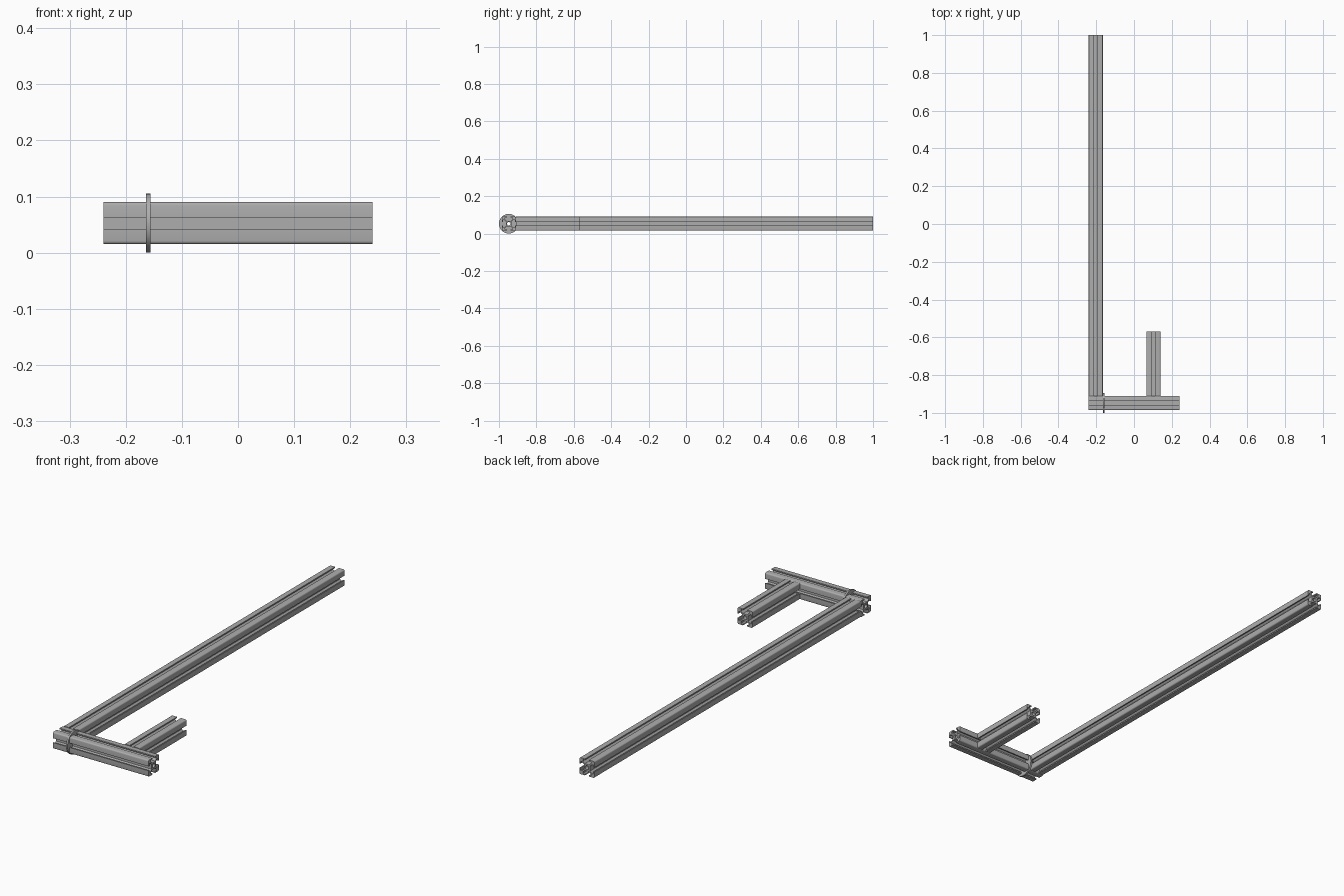
import bpy, bmesh
from math import sin, cos, pi
from mathutils import Matrix, Vector

cube = bpy.data.objects.get("Cube")
if cube:
    bpy.data.objects.remove(cube, do_unlink=True)

aluminium = bpy.data.materials.new("aluminium grey")
aluminium.use_nodes = True
GREY = (0.42, 0.42, 0.42, 1)
aluminium.diffuse_color = GREY
aluminium.node_tree.nodes["Principled BSDF"].inputs["Base Color"].default_value = GREY

HALF = 0.0375      # half the width of a bar
RADIUS = 0.006     # rounding of the bar corners
MID_Z = 0.0525
FRONT_Y = -0.9475


def circle(radius, sides):
    return [(radius * cos(2 * pi * i / sides), radius * sin(2 * pi * i / sides))
            for i in range(sides)]


def slot_outline():
    """T-slot section: one slotted side and one round corner, turned four times."""
    lip, mouth, wide = HALF - 0.0055, 0.01, 0.0205
    half_slot = [(HALF, mouth), (lip, mouth), (lip, wide), (0.025, wide), (0.0155, 0.011)]
    side = [(a, -b) for a, b in half_slot] + half_slot[::-1]
    c = HALF - RADIUS
    side += [(c + RADIUS * cos(i * pi / 8), c + RADIUS * sin(i * pi / 8)) for i in range(5)]
    points = []
    for quarter in range(4):
        for a, b in side:
            for _ in range(quarter):
                a, b = -b, a
            points.append((a, b))
    return points


def extrude(name, loops, axis, start, end, centre):
    """Fill the section loops and extrude them along the x or y axis."""
    bm = bmesh.new()
    edges = []
    for loop in loops:
        verts = [bm.verts.new((a, b, 0)) for a, b in loop]
        edges += [bm.edges.new((v, verts[(i + 1) % len(verts)])) for i, v in enumerate(verts)]
    bmesh.ops.triangle_fill(bm, edges=edges, use_beauty=True, normal=(0, 0, 1))
    section = bmesh.ops.extrude_face_region(bm, geom=bm.faces[:], use_keep_orig=True)
    top = [g for g in section["geom"] if isinstance(g, bmesh.types.BMVert)]
    bmesh.ops.translate(bm, verts=top, vec=(0, 0, end - start))
    if axis == "X":
        turn = Matrix.Rotation(pi / 2, 4, "Y")
        place = Vector((start, centre, MID_Z))
    else:
        turn = Matrix.Rotation(-pi / 2, 4, "X")
        place = Vector((centre, start, MID_Z))
    bm.transform(Matrix.Translation(place) @ turn)
    bmesh.ops.recalc_face_normals(bm, faces=bm.faces[:])
    mesh = bpy.data.meshes.new(name)
    bm.to_mesh(mesh)
    bm.free()
    mesh.materials.append(aluminium)
    obj = bpy.data.objects.new(name, mesh)
    bpy.context.collection.objects.link(obj)
    bpy.ops.object.select_all(action="DESELECT")
    obj.select_set(True)
    bpy.context.view_layer.objects.active = obj
    bpy.ops.object.shade_smooth_by_angle(angle=pi / 6)
    return obj


# Slotted bars: a front crosspiece with a long and a short arm behind it
bar = [slot_outline(), circle(0.009, 16)]
back_of_front = FRONT_Y + HALF
extrude("front_crossbar", bar, "X", -0.24, 0.24, FRONT_Y)
extrude("long_arm", bar, "Y", back_of_front, 1.0, -0.24 + HALF)
extrude("short_arm", bar, "Y", back_of_front, -0.57, 0.1025)

# Thin round collar on the crosspiece
collar = [circle(0.0525, 48), circle(0.0095, 16)]
extrude("round_collar", collar, "X", -0.164, -0.156, FRONT_Y)
